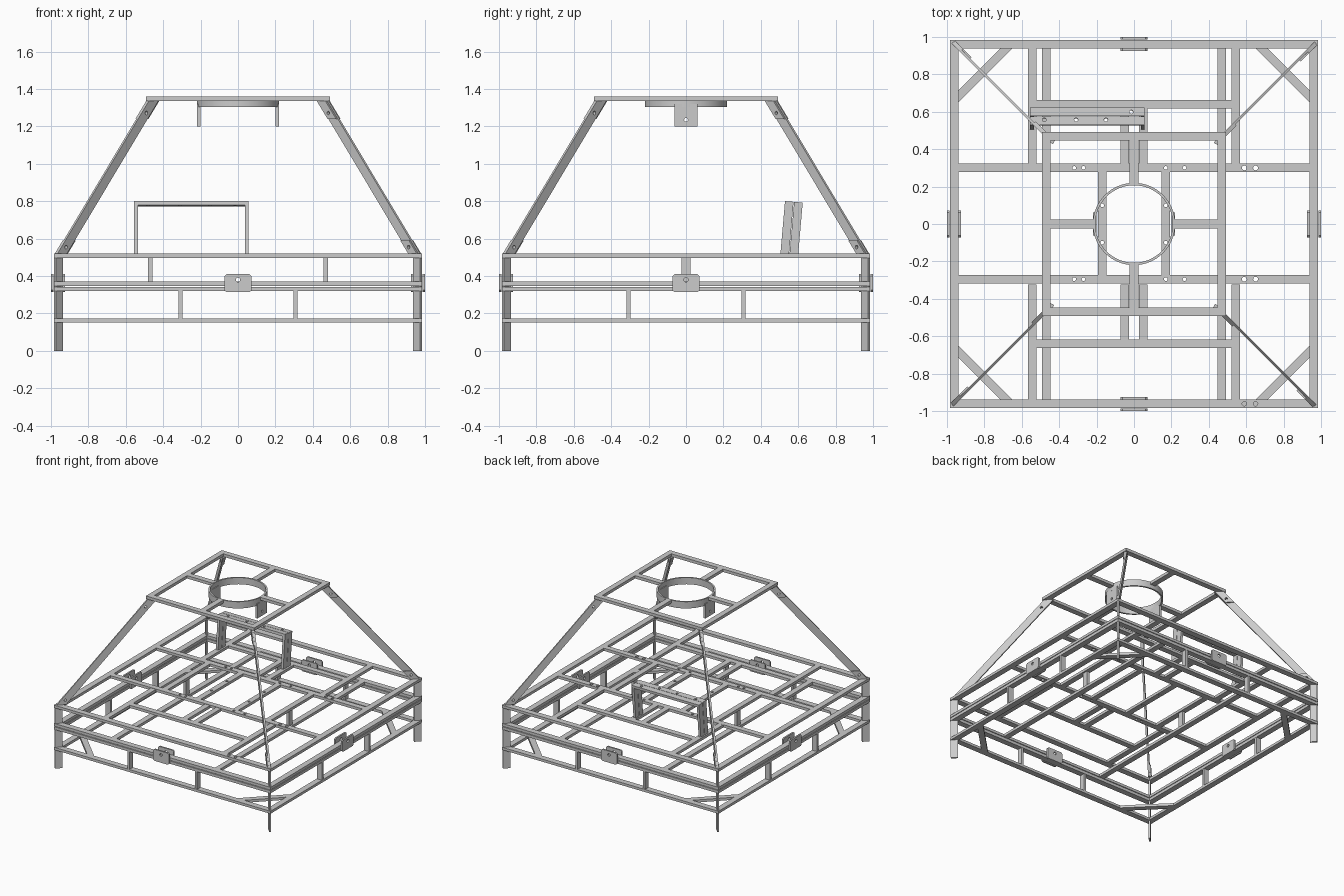
import bpy, bmesh, math
from mathutils import Matrix, Vector

if "Cube" in bpy.data.objects:
    bpy.data.objects.remove(bpy.data.objects["Cube"])


def circle(x, y, r, n=12):
    return [(x + r * math.cos(2 * math.pi * i / n), y + r * math.sin(2 * math.pi * i / n)) for i in range(n)]


def rect(x0, x1, y0, y1):
    return [(x0, y0), (x1, y0), (x1, y1), (x0, y1)]


def plate(name, loops, thick, matrix):
    """Flat profile with holes, extruded evenly about its local plane."""
    cu = bpy.data.curves.new(name, 'CURVE')
    cu.dimensions, cu.fill_mode, cu.extrude = '2D', 'BOTH', thick / 2
    for pts in loops:
        sp = cu.splines.new('POLY')
        sp.points.add(len(pts) - 1)
        for p, (x, y) in zip(sp.points, pts):
            p.co = (x, y, 0, 1)
        sp.use_cyclic_u = True
    tmp = bpy.data.objects.new(name + "_profile", cu)
    me = bpy.data.meshes.new_from_object(tmp)
    bpy.data.objects.remove(tmp)
    bm = bmesh.new()
    bm.from_mesh(me)
    bmesh.ops.remove_doubles(bm, verts=bm.verts, dist=1e-5)
    bmesh.ops.recalc_face_normals(bm, faces=bm.faces)
    for f in bm.faces:
        f.smooth = False
    bm.to_mesh(me)
    bm.free()
    ob = bpy.data.objects.new(name, me)
    ob.matrix_world = matrix
    bpy.context.collection.objects.link(ob)
    return ob


def flat(name, loops, z0, z1, base=Matrix()):
    return plate(name, loops, z1 - z0, base @ Matrix.Translation((0, 0, (z0 + z1) / 2)))


def beam(name, x0, x1, y0, y1, z0, z1, holes=(), base=Matrix()):
    return flat(name, [rect(x0, x1, y0, y1)] + [circle(*h) for h in holes], z0, z1, base)


def square_ring(name, outer, width, z0, z1, holes=()):
    i = outer - width
    return flat(name, [rect(-outer, outer, -outer, outer), rect(-i, i, -i, i)]
                + [circle(*h) for h in holes], z0, z1)


def upright(origin, u):
    """Plane spanned by horizontal direction u and z."""
    u = Vector(u).normalized()
    n = u.cross(Vector((0, 0, 1)))
    m = Matrix((u, (0, 0, 1), n)).transposed().to_4x4()
    m.translation = origin
    return m


S = (-1, 1)
W = 0.023          # half width of a rail
TOP = (0.498, 0.52)

# Perimeter rings
square_ring("top_ring", 0.985, 0.048, *TOP, holes=[(0.59, -0.961, 0.012), (0.65, -0.961, 0.012)])
square_ring("upper_mid_ring", 0.985, 0.048, 0.348, 0.370)
square_ring("lower_mid_ring", 0.985, 0.048, 0.320, 0.343)
square_ring("bottom_ring", 0.985, 0.048, 0.153, 0.174)
square_ring("canopy_ring", 0.492, 0.045, 1.336, 1.36)

# Top deck rails
for s in S:
    y = 0.30 * s
    holes = [(x, y, 0.01) for x in (-0.32, -0.27, 0.17, 0.27)] + [(x, y, 0.013) for x in (0.59, 0.65)]
    if s < 0:
        y += 0.005
        holes = [(hx, y, r) for hx, hy, r in holes]
    beam("deck_cross_rail", -0.938, 0.938, y - W, y + W, *TOP, holes=holes)
    beam("deck_end_rail", -0.52, 0.52, 0.64 * s - W, 0.64 * s + W, *TOP)
    beam("deck_inner_rail", 0.17 * s - W, 0.17 * s + W, -0.272, 0.277, *TOP,
         holes=[(0.17 * s, 0.1, 0.01), (0.17 * s, -0.1, 0.01)])
    beam("deck_support_rail", 0.47 * s - W, 0.47 * s + W, -0.272, 0.277, *TOP)
    # Long rails of the mid frame and their posts
    beam("mid_long_rail", 0.47 * s - W, 0.47 * s + W, -0.938, 0.938, 0.348, 0.370)
    beam("mid_post", 0.469 * s - 0.011, 0.469 * s + 0.011, -W, W, 0.370, 0.498)
    for t in S:
        y0, y1 = sorted((0.323 * t, 0.938 * t))
        beam("deck_side_rail", 0.543 * s - W, 0.543 * s + W, y0, y1, *TOP)
        y0, y1 = sorted((0.323 * t, 0.617 * t))
        beam("deck_short_rail", 0.05 * s - W, 0.05 * s + W, y0, y1, *TOP)
        # Lower posts on all four sides
        beam("front_back_post", 0.307 * s - 0.01, 0.307 * s + 0.01,
             0.961 * t - W, 0.961 * t + W, 0.174, 0.32)
        beam("side_post", 0.961 * t - W, 0.961 * t + W,
             0.307 * s - 0.01, 0.307 * s + 0.01, 0.174, 0.32)
        # Corner braces in the bottom ring
        brace = [(0.938, 0.65), (0.938, 0.715), (0.715, 0.938), (0.65, 0.938)]
        flat("corner_brace", [[(x * s, y * t) for x, y in brace]], 0.153, 0.174)
        # Flat radial legs, sloping struts and bolted lugs
        m = upright((0, 0, 0), (s, t, 0))
        plate("leg", [rect(1.330, 1.385, 0, 0.5)], 0.014, m)
        rb, rt, zb, zt, h = 1.336, 0.645, 0.52, 1.336, 0.036

        def strut(za, zc, g):
            r = lambda z: rb + (rt - rb) * (z - zb) / (zt - zb)
            return [(r(za) - g, za), (r(za) + g, za), (r(zc) + g, zc), (r(zc) - g, zc)]
        bolts = [circle(rb + (rt - rb) * (z - zb) / (zt - zb), z, 0.01) for z in (0.555, 1.272)]
        plate("strut", [strut(zb, zt, h)] + bolts, 0.014, m)
        side = m @ Matrix.Translation((0, 0, 0.012))
        plate("lower_lug", [strut(zb, 0.59, h * 0.9), bolts[0]], 0.01, side)
        plate("upper_lug", [strut(1.24, zt, h * 0.9), bolts[1]], 0.01, side)

# Canopy spokes and round collar with hanging tabs
for i in range(4):
    beam("canopy_spoke", 0.212, 0.45, -W, W, 1.336, 1.36, base=Matrix.Rotation(i * math.pi / 2, 4, 'Z'))
collar = flat("collar", [circle(0, 0, 0.22, 64), circle(0, 0, 0.207, 64)], 1.303, 1.358)
bpy.context.view_layer.objects.active = collar
collar.select_set(True)
bpy.ops.object.shade_smooth_by_angle(angle=math.radians(30))
for s in S:
    plate("collar_tab", [rect(-0.062, 0.062, 1.2, 1.32), circle(0, 1.235, 0.01)], 0.018,
          upright((0.21 * s, 0, 0), (0, 1, 0)))

# Paired clamp plates at the middle of each side
c = 0.01
clamp = [(-0.072 + c, 0.315), (0.072 - c, 0.315), (0.072, 0.315 + c), (0.072, 0.41 - c),
         (0.072 - c, 0.41), (-0.072 + c, 0.41), (-0.072, 0.41 - c), (-0.072, 0.315 + c)]
for i in range(4):
    turn = Matrix.Rotation(i * math.pi / 2, 4, 'Z')
    for y in (-0.9935, -0.931):
        plate("clamp_plate", [clamp, circle(0, 0.38, 0.012)], 0.013, turn @ upright((0, y, 0), (1, 0, 0)))

# Leaning bracket at the back of the deck, two bars deep
lean = Matrix.Translation((0, 0.505, 0.522)) @ Matrix.Rotation(math.radians(-5), 4, 'X')
for y0, holes in ((0, [(x, 0.028, 0.01) for x in (-0.48, -0.31, -0.15)]), (0.049, [(-0.015, 0.07, 0.01)])):
    y1 = y0 + 0.046
    beam("bracket_top", -0.555, 0.057, y0, y1, 0.258, 0.28, holes, lean)
    for x in (-0.555, 0.037):
        beam("bracket_leg", x, x + 0.02, y0, y1, 0, 0.258, base=lean)
